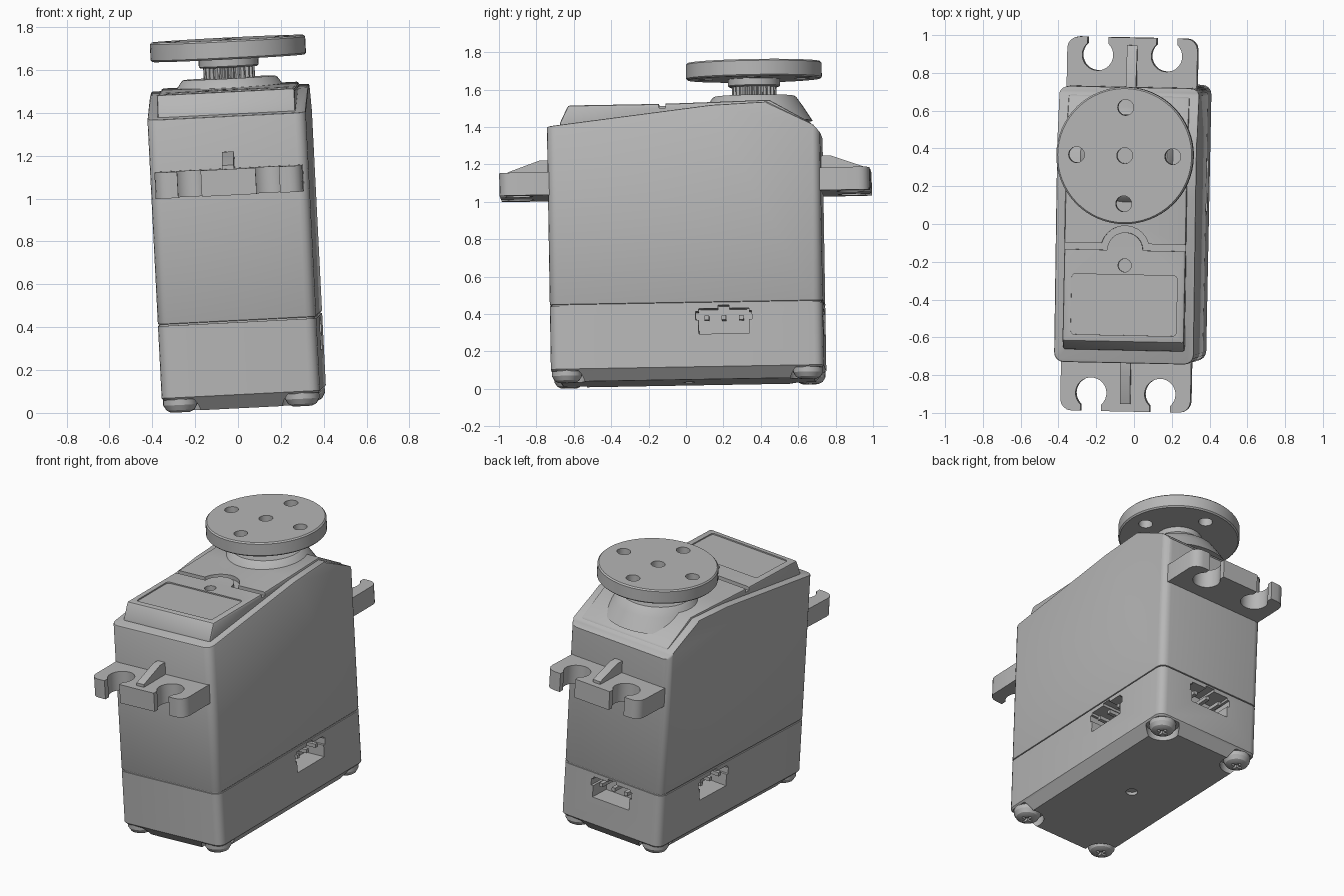
import bpy, bmesh
from math import sin, cos, pi, radians
from mathutils import Matrix, Euler

if "Cube" in bpy.data.objects:
    bpy.data.objects.remove(bpy.data.objects["Cube"], do_unlink=True)

grey = bpy.data.materials.new("light grey plastic")
grey.use_nodes = True
grey.diffuse_color = (0.47, 0.47, 0.47, 1)
grey.node_tree.nodes["Principled BSDF"].inputs["Base Color"].default_value = grey.diffuse_color
parts = []


def finish(name, bm, part=True):
    """Turn a bmesh into an object; cutters are not kept as parts."""
    bmesh.ops.recalc_face_normals(bm, faces=bm.faces)
    mesh = bpy.data.meshes.new(name)
    bm.to_mesh(mesh)
    bm.free()
    mesh.materials.append(grey)
    obj = bpy.data.objects.new(name, mesh)
    bpy.context.collection.objects.link(obj)
    obj.hide_render = not part
    if part:
        parts.append(obj)
    return obj


def stack(name, rings, part=True):
    """Loft equal-length outlines, each given as (outline, z)."""
    bm = bmesh.new()
    loops = [[bm.verts.new((x, y, z)) for x, y in pts] for pts, z in rings]
    for a, b in zip(loops, loops[1:]):
        for i in range(len(a)):
            j = (i + 1) % len(a)
            bm.faces.new((a[i], a[j], b[j], b[i]))
    bm.faces.new(loops[0][::-1])
    bm.faces.new(loops[-1])
    return finish(name, bm, part)


def circle(r, x=0, y=0, n=32):
    return [(x + r * cos(2 * pi * i / n), y + r * sin(2 * pi * i / n)) for i in range(n)]


def rounded(hx, y0, y1, r, n=4):
    pts = []
    for q, (sx, sy) in enumerate([(1, 1), (-1, 1), (-1, -1), (1, -1)]):
        cx, cy = sx * (hx - r), (y1 - r if sy > 0 else y0 + r)
        for i in range(n + 1):
            a = (q + i / n) * pi / 2
            pts.append((cx + r * cos(a), cy + r * sin(a)))
    return pts


def side_prism(name, profile, hx, corner=0, part=True):
    """Extrude a (y, z) profile across x, optionally rounding the upright edges."""
    bm = bmesh.new()
    face = bm.faces.new([bm.verts.new((-hx, y, z)) for y, z in profile])
    new = bmesh.ops.extrude_face_region(bm, geom=[face])["geom"]
    bmesh.ops.translate(bm, vec=(2 * hx, 0, 0), verts=[v for v in new if isinstance(v, bmesh.types.BMVert)])
    if corner:
        upright = [e for e in bm.edges if abs((e.verts[0].co - e.verts[1].co).normalized().z) > 0.99]
        bmesh.ops.bevel(bm, geom=upright, offset=corner, segments=4, profile=0.5, affect='EDGES')
    return finish(name, bm, part)


def box(name, x, y, z, part=False, turn=0):
    """Box from three (low, high) ranges, turned about z."""
    bm = bmesh.new()
    bmesh.ops.create_cube(bm, size=1)
    for v in bm.verts:
        v.co = [(lo + hi) / 2 + c * (hi - lo) for c, (lo, hi) in zip(v.co, (x, y, z))]
    bmesh.ops.rotate(bm, verts=bm.verts, matrix=Matrix.Rotation(turn, 3, 'Z'))
    return finish(name, bm, part)


def apply(obj, mod):
    bpy.context.view_layer.objects.active = obj
    bpy.ops.object.modifier_apply(modifier=mod.name)


def cut(obj, *cutters):
    for c in cutters:
        mod = obj.modifiers.new("cut", 'BOOLEAN')
        mod.operation, mod.solver, mod.object = 'DIFFERENCE', 'EXACT', c
        apply(obj, mod)
        bpy.data.objects.remove(c, do_unlink=True)


def soften(obj, width, limit):
    mod = obj.modifiers.new("soft", 'BEVEL')
    mod.width, mod.segments, mod.limit_method, mod.angle_limit = width, 2, 'ANGLE', radians(limit)
    apply(obj, mod)


HX, HY, SHAFT = 0.37, 0.73, 0.375

# Lower case: chamfered bottom, screw pockets, centre dimple
lower = stack("lower_case", [(rounded(HX - 0.055, -HY + 0.055, HY - 0.055, 0.03), 0),
                             (rounded(HX, -HY, HY, 0.05), 0.065),
                             (rounded(HX, -HY, HY, 0.05), 0.402)])
cut(lower, stack("cutter", [(circle(0.035), -0.1), (circle(0.035), 0.02)], False))
corners = [(sx * 0.285, sy * 0.645) for sx in (-1, 1) for sy in (-1, 1)]
for x, y in corners:
    cut(lower, stack("cutter", [(circle(0.1, x, y), -0.1), (circle(0.1, x, y), 0.055)], False))

# Corner screws with cross slots
for x, y in corners:
    screw = stack("corner_screw", [(circle(r, x, y, 24), z) for r, z in
                                   ((0.045, -0.005), (0.066, 0.006), (0.08, 0.03), (0.08, 0.06))])
    cut(screw, box("cutter", (x - 0.035, x + 0.035), (y - 0.008, y + 0.008), (-0.05, 0.015)),
        box("cutter", (x - 0.008, x + 0.008), (y - 0.035, y + 0.035), (-0.05, 0.015)))

# Three plug sockets: both long sides and the back; each has three pins
for label, turn, reach, mid in (("left", 0, HX, 0.2), ("right", pi, HX, -0.2), ("back", pi / 2, HY, 0)):
    depth = (reach - 0.14, reach + 0.1)
    cut(lower, box("cutter", depth, (mid - 0.135, mid + 0.135), (0.24, 0.375), turn=turn),
        box("cutter", depth, (mid - 0.15, mid + 0.15), (0.315, 0.36), turn=turn),
        box("cutter", depth, (mid - 0.03, mid + 0.03), (0.3, 0.392), turn=turn))
    for k in (-1, 0, 1):
        y = mid + k * 0.092
        box(label + "_pin", (reach - 0.15, reach - 0.02), (y - 0.012, y + 0.012), (0.315, 0.339), True, turn)

# Recessed seam between the two cases
stack("seam", [(rounded(HX - 0.008, -HY + 0.008, HY - 0.008, 0.045), z) for z in (0.397, 0.415)])

# Upper case with sloping top
upper = side_prism("upper_case", [(-HY, 0.409), (HY, 0.409), (HY, 1.31), (0.695, 1.35), (0.45, 1.478),
                                  (0.15, 1.465), (-HY, 1.365)], HX, 0.05)
soften(upper, 0.014, 50)

# Raised lid with stepped groove, sunken field and dimple
lid = side_prism("lid", [(-0.665, 1.34), (0.69, 1.34), (0.685, 1.362), (0.46, 1.49), (0.15, 1.483),
                         (-0.12, 1.478), (-0.615, 1.478), (-0.66, 1.385)], 0.322)
soften(lid, 0.018, 35)
cut(lid, stack("cutter", [(rounded(0.28, -0.58, -0.26, 0.02), z) for z in (1.47, 1.6)], False),
    stack("cutter", [(circle(0.035, 0, -0.21), z) for z in (1.44, 1.6)], False))
for s in (-1, 1):
    cut(lid, box("cutter", sorted((s * 0.12, s * 0.4)), (-0.13, -0.095), (1.455, 1.6)))
arch = [(r * cos(a), -0.13 + r * sin(a)) for r, way in ((0.13, 1), (0.095, -1))
        for a in [pi * i / 12 for i in range(13)][::way]]
cut(lid, stack("cutter", [(arch, z) for z in (1.455, 1.6)], False))

# Output shaft: cone, toothed spline, collar and disc
stack("shaft_cone", [(circle(r, 0, SHAFT, 48), z) for r, z in
                     ((0.31, 1.39), (0.255, 1.475), (0.225, 1.518), (0.215, 1.525))])
teeth = [(r * cos(a), SHAFT + r * sin(a)) for i in range(25)
         for r, a in ((0.12 if k % 3 else 0.106, 2 * pi * (i + k / 4) / 25) for k in range(4))]
stack("toothed_spline", [(teeth, 1.51), (teeth, 1.59)])
stack("collar", [(circle(r, 0, SHAFT), z) for r, z in ((0.132, 1.575), (0.14, 1.582), (0.14, 1.63))])
disc = stack("output_disc", [(circle(r, 0, SHAFT, 64), z) for r, z in
                             ((0.355, 1.617), (0.363, 1.625), (0.363, 1.7), (0.355, 1.708))])
for dx, dy in ((1, 0), (-1, 0), (0, 1), (0, -1)):
    cut(disc, stack("cutter", [(circle(0.042, dx * 0.255, SHAFT + dy * 0.255, 24), z) for z in (1.5, 1.8)], False))
cut(disc, stack("cutter", [(circle(0.042, 0, SHAFT, 24), z) for z in (1.65, 1.8)], False))

# Mounting ears with open screw slots and a gusset each
for label, s in (("front", -1), ("back", 1)):
    y0, y1 = sorted((s * 0.62, s * 0.99))
    ear = stack(label + "_ear", [(rounded(0.345, y0, y1, 0.06), z) for z in (1.0, 1.122)])
    for x in (-0.183, 0.183):
        cut(ear, stack("cutter", [(circle(0.082, x, s * 0.895), z) for z in (0.9, 1.2)], False),
            box("cutter", (x - 0.055, x + 0.055), sorted((s * 0.9, s * 1.1)), (0.9, 1.2)))
    side_prism(label + "_gusset", [(s * y, z) for y, z in ((0.7, 1.1), (0.95, 1.1), (0.95, 1.14),
                                                           (0.78, 1.2), (0.7, 1.2))], 0.027)

# Lean the whole model slightly and shade it
pose = Matrix.Translation((0.03, 0.015, 0.034)) @ Euler(
    (radians(1), radians(-2.9), radians(-1.2))).to_matrix().to_4x4()
bpy.ops.object.select_all(action='DESELECT')
for obj in parts:
    obj.matrix_world = pose
    obj.select_set(True)
bpy.context.view_layer.objects.active = parts[0]
bpy.ops.object.shade_smooth_by_angle(angle=radians(30))
